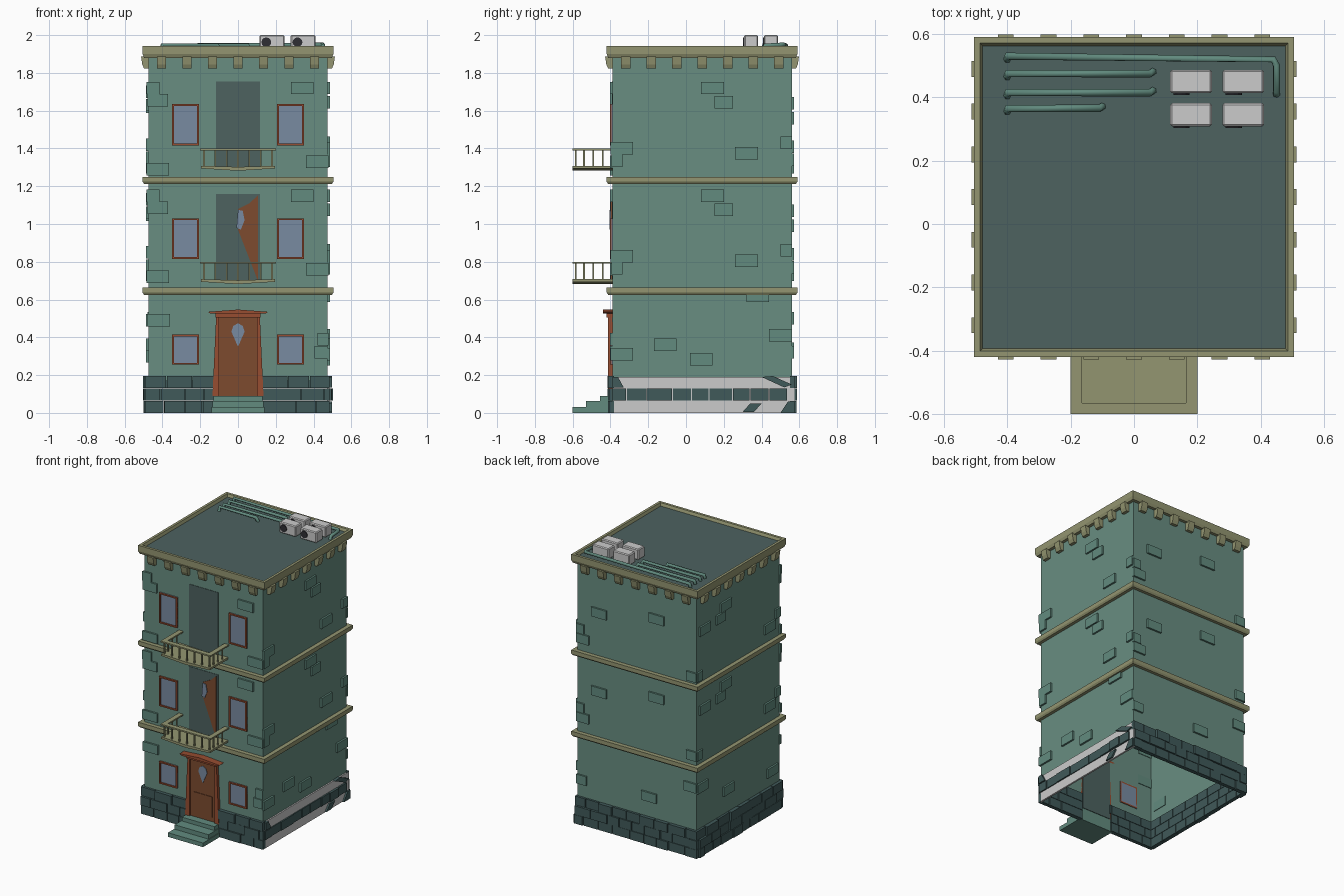
import bpy, bmesh, math, random

if "Cube" in bpy.data.objects:
    bpy.data.objects.remove(bpy.data.objects["Cube"])
random.seed(4)

def mat(name, r, g, b):
    m = bpy.data.materials.new(name)
    m.diffuse_color = [(c / 255) ** 2.2 for c in (r, g, b)] + [1]
    m.use_nodes = True
    m.node_tree.nodes["Principled BSDF"].inputs["Base Color"].default_value = m.diffuse_color
    return m

TEAL = mat("teal_plaster", 104, 140, 128)
BRICK = mat("teal_brick", 98, 138, 126)
STONE = mat("dark_stone", 66, 90, 90)
DARK = mat("dark_slate", 78, 98, 96)
TRIM = mat("olive_trim", 146, 148, 112)
WOOD = mat("door_wood", 124, 76, 50)
FRAME = mat("red_frame", 150, 78, 52)
GLASS = mat("glass", 120, 138, 160)
BLACK = mat("fan_dark", 50, 50, 55)

X, Y0, Y1 = 0.475, -0.39, 0.56        # wall planes
SIDES = {                             # u along wall, d outward
    "front": lambda u, d: (u, Y0 - d), "back": lambda u, d: (u, Y1 + d),
    "right": lambda u, d: (X + d, u), "left": lambda u, d: (-X - d, u)}

def finish(name, bm, m=None):
    bmesh.ops.recalc_face_normals(bm, faces=bm.faces)
    me = bpy.data.meshes.new(name)
    bm.to_mesh(me)
    bm.free()
    ob = bpy.data.objects.new(name, me)
    bpy.context.collection.objects.link(ob)
    if m:
        me.materials.append(m)
    return ob

def loft(bm, rings, caps=True):
    rings = [[bm.verts.new(p) for p in r] for r in rings]
    for a, b in zip(rings, rings[1:]):
        for i in range(len(a)):
            j = (i + 1) % len(a)
            bm.faces.new((a[i], a[j], b[j], b[i]))
    if caps:
        bm.faces.new(rings[0])
        bm.faces.new(rings[-1])

def slab(bm, side, pts, d0, d1):
    """Outline (u, z) on a wall, thickened from d0 to d1 outward."""
    loft(bm, [[(*SIDES[side](u, d), z) for u, z in pts] for d in (d0, d1)])

def rect(bm, side, u0, u1, z0, z1, d0, d1):
    slab(bm, side, [(u0, z0), (u1, z0), (u1, z1), (u0, z1)], d0, d1)

def moulding(name, profile, m):
    """Closed profile (out, z) swept round the building."""
    bm = bmesh.new()
    rings = [[(sx * (X + d), (Y1 + d) if sy > 0 else (Y0 - d), z) for d, z in profile]
             for sx, sy in ((-1, -1), (1, -1), (1, 1), (-1, 1), (-1, -1))]
    loft(bm, rings, caps=False)
    bmesh.ops.remove_doubles(bm, verts=bm.verts, dist=1e-5)
    return finish(name, bm, m)

# Hollow walls, open at the bottom, and the roof deck
bm = bmesh.new()
loft(bm, [[(-X, Y0, z), (X, Y0, z), (X, Y1, z), (-X, Y1, z)] for z in (0.17, 1.9)], caps=False)
finish("walls", bm, TEAL)
bm = bmesh.new()
bm.faces.new([bm.verts.new(p) for p in ((-.49, -.405, 1.922), (.49, -.405, 1.922), (.49, .575, 1.922), (-.49, .575, 1.922))])
finish("roof_deck", bm, DARK)

# Floor bands and roof rim
for i, z in enumerate((0.625, 1.212)):
    moulding(f"floor_band_{i}", [(0, z), (.022, z), (.03, z + .012), (.03, z + .038), (0, z + .038)], TRIM)
moulding("roof_rim", [(0, 1.88), (.022, 1.88), (.03, 1.9), (.03, 1.942), (.011, 1.942), (0, 1.915)], TRIM)

# Brackets below the rim
bm = bmesh.new()
for side in SIDES:
    mid = 0 if side in ("front", "back") else 0.085
    for k in range(-3, 4):
        u = mid + k * 0.135
        loft(bm, [[(*SIDES[side](u + w, d), z) for d, z in
                   ((0, 1.886), (.038, 1.886), (.032, 1.845), (.022, 1.822), (0, 1.822))] for w in (-.025, .025)])
finish("roof_brackets", bm, TRIM)

# Scattered raised bricks: (u, z, width)
upper = {
    "front": [(-.45, 1.72, .07), (-.425, 1.655, .11), (.34, 1.72, .12), (.42, 1.33, .12), (-.425, 1.29, .12)],
    "right": [(.14, 1.72, .12), (.2, 1.645, .1), (.32, 1.375, .12), (.53, 1.43, .06), (-.34, 1.4, .12), (-.365, 1.335, .06)],
    "left": [(.47, 1.62, .12), (.23, 1.7, .12), (.29, 1.63, .1), (-.27, 1.35, .12), (.53, 1.3, .06), (-.36, 1.42, .06)],
    "back": [(.3, 1.56, .12), (-.16, 1.64, .12), (.43, 1.34, .1), (-.44, 1.3, .08), (.45, 1.41, .06)]}
ground = {
    "front": [(-.42, .49, .12), (.44, .32, .07), (.45, .39, .06)],
    "right": [(.38, .62, .12), (.5, .41, .12), (-.11, .36, .12), (.08, .285, .12), (-.34, .31, .12)],
    "left": [(.5, .49, .12), (.2, .36, .12), (-.3, .3, .12)],
    "back": [(-.1, .34, .12), (-.43, .5, .1), (.44, .32, .08)]}
bm = bmesh.new()
for side in SIDES:
    spots = upper[side] + [(u, z - .57, w) for u, z, w in upper[side]] + ground[side]
    for u, z, w in spots:
        rect(bm, side, u - w / 2, u + w / 2, z - .033, z + .033, -.004, .013)
finish("wall_bricks", bm, BRICK)

# Stone base: three brick courses, mostly broken away on the right
bm = bmesh.new()
for side in SIDES:
    lo, hi = (-.49, .49) if side in ("front", "back") else (-.39, .56)
    for row in range(3):
        if side == "right" and row != 1:
            continue
        u = lo
        while u < hi - .03:
            w = random.uniform(.09, .14) * (.6 if u == lo and row % 2 else 1)
            e = min(u + w, hi)
            if not (side == "front" and u < .12 and e > -.12):
                rect(bm, side, u, e - .005, row * .066, row * .066 + .063, -.01, random.uniform(.015, .028))
            elif row == 0 or u < -.12 or e > .12:
                a, b = (u, max(u + .01, -.125)) if u < -.12 else (max(u, .125), max(e, .14))
                rect(bm, side, a, b, row * .066, row * .066 + .063, -.01, .02)
            u = e
for pts in ([(.4, .19), (.52, .135), (.56, .15), (.46, .195)], [(.3, .005), (.36, .005), (.4, .05), (.34, .05)],
            [(-.39, .135), (-.33, .135), (-.36, .19), (-.39, .19)], [(.5, .0), (.575, .0), (.575, .06), (.54, .06)]):
    slab(bm, "right", pts, 0, .022)
finish("base_stones", bm, STONE)
bm = bmesh.new()
rect(bm, "right", -.39, .575, 0, .19, -.003, .01)
finish("base_bare_wall", bm)

# Windows
glass, frame = bmesh.new(), bmesh.new()
for z0, z1 in ((.255, .415), (.815, 1.03), (1.415, 1.635)):
    for s in (-1, 1):
        a, b = sorted((s * .207, s * .35))
        rect(glass, "front", a, b, z0, z1, -.005, .005)
        for u0, u1, v0, v1 in ((a, a + .01, z0, z1), (b - .01, b, z0, z1),
                               (a, b, z0, z0 + .01), (a, b, z1 - .01, z1)):
            rect(frame, "front", u0, u1, v0, v1, -.005, .013)
finish("window_glass", glass, GLASS)
finish("window_frames", frame, FRAME)

# Dark doorways behind the doors
bm = bmesh.new()
for z0, z1 in ((.09, .52), (.7, 1.16), (1.3, 1.755)):
    rect(bm, "front", -.117, .117, z0, z1, -.004, .003)
finish("doorways", bm, DARK)

# Front door with frame, lintel and window; broken door above
bm = bmesh.new()
rect(bm, "front", -.105, .105, .09, .52, 0, .01)
rect(bm, "front", -.075, .075, .12, .27, .01, .014)
slab(bm, "front", [(0, .97), (.105, .7), (.105, 1.15), (.06, 1.11), (0, 1.08)], .002, .01)
finish("doors", bm, WOOD)
bm = bmesh.new()
for s in (-1, 1):
    slab(bm, "front", [(s * .1, .09), (s * .135, .09), (s * .115, .525), (s * .1, .525)], 0, .022)
rect(bm, "front", -.12, .12, .505, .525, 0, .03)
slab(bm, "front", [(-.145, .525), (.145, .525), (.16, .535), (0, .547), (-.16, .535)], 0, .05)
finish("door_frame", bm, FRAME)
bm = bmesh.new()
for cz, full in ((.41, 1), (1.02, 0)):
    slab(bm, "front", [(-.035, cz + .02), (0, cz - .06), (.035 * full + .015 * (1 - full), cz + .02 * full),
                       (.025, cz + .05), (0, cz + .065), (-.025 * full, cz + .05)] if full else
         [(-.008, cz - .04), (.015, cz - .05), (.035, cz), (.025, cz + .05), (0, cz + .055)], .008, .014)
finish("door_glass", bm, GLASS)

# Front steps
bm = bmesh.new()
for w, d, z0, z1 in ((.14, .21, 0, .03), (.135, .14, .03, .062), (.13, .065, .062, .09)):
    rect(bm, "front", -w, w, z0, z1, 0, d)
finish("front_steps", bm, BRICK)

# Balconies: sagging floor, balusters and rails
for i, z in enumerate((.7, 1.3)):
    bm = bmesh.new()
    slab(bm, "front", [(-.195, z - .006), (0, z - .018), (.195, z - .006), (.195, z + .008), (0, z + .002), (-.195, z + .008)], 0, .21)
    rect(bm, "front", -.2, .2, z + .09, z + .1, .175, .21)
    for s in (-1, 1):
        a, b = sorted((s * .165, s * .2))
        rect(bm, "front", a, b, z + .09, z + .1, 0, .175)
        for d in (.05, .1, .15):
            rect(bm, "front", s * .182 - .004, s * .182 + .004, z, z + .092, d - .004, d + .004)
    for k in range(-3, 4):
        rect(bm, "front", k * .06 - .004, k * .06 + .004, z - .004, z + .092, .189, .197)
    finish(f"balcony_{i}", bm, TRIM)

# Roof pipes
def pipe(name, pts):
    c = bpy.data.curves.new(name, "CURVE")
    c.dimensions = "3D"
    c.bevel_depth, c.bevel_resolution, c.use_fill_caps = .012, 1, True
    s = c.splines.new("POLY")
    s.points.add(len(pts) - 1)
    for p, q in zip(s.points, pts):
        p.co = (*q, 1)
    c.materials.append(BRICK)
    bpy.context.collection.objects.link(bpy.data.objects.new(name, c))

for i, (y, end) in enumerate(((.475, .06), (.415, .06), (.365, -.1))):
    pipe(f"roof_pipe_{i}", [(-.4, y - .01, 1.92), (-.4, y, 1.948), (end - .01, y, 1.948), (end, y + .006, 1.92)])
pipe("long_roof_pipe", [(-.4, .52, 1.92), (-.4, .53, 1.948), (.44, .52, 1.948), (.45, .5, 1.948), (.45, .42, 1.945), (.45, .41, 1.92)])

# Roof air units with round fans
for i, (x, y) in enumerate((x, y) for x in (.18, .345) for y in (.345, .45)):
    bm = bmesh.new()
    bmesh.ops.create_cube(bm, size=1)
    for v in bm.verts:
        v.co = (x + v.co.x * .132, y + v.co.y * .074, 1.961 + v.co.z * .078)
    bmesh.ops.bevel(bm, geom=bm.edges[:], offset=.006, segments=1, affect="EDGES")
    finish(f"air_unit_{i}", bm)
    bm = bmesh.new()
    ring = [(x - .03 + .026 * math.cos(a), 1.962 + .026 * math.sin(a)) for a in (k * math.pi / 6 for k in range(12))]
    loft(bm, [[(u, y - d, z) for u, z in ring] for d in (.036, .042)])
    finish(f"air_unit_fan_{i}", bm, BLACK)
